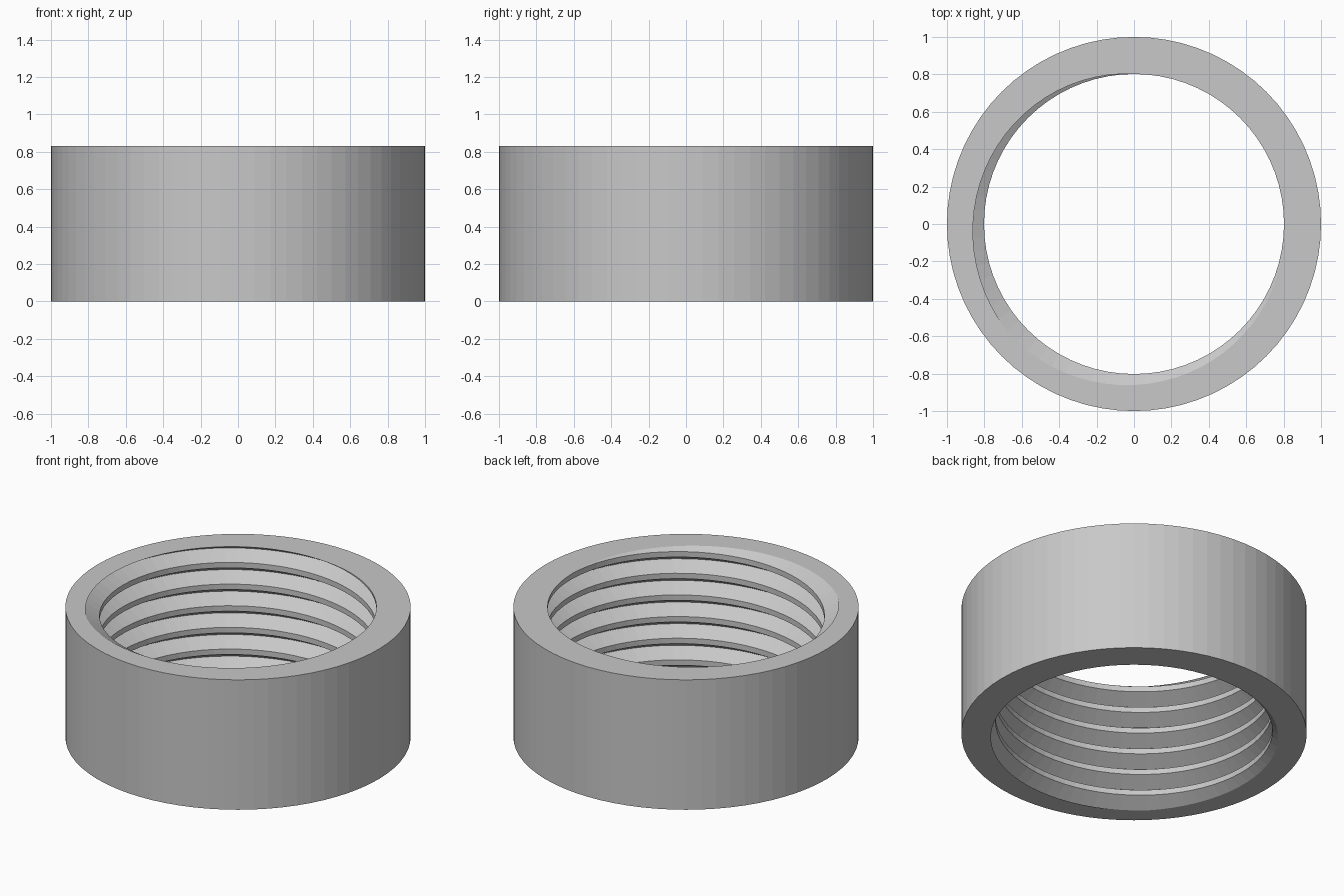
import bpy
import bmesh
from math import cos, sin, pi

old = bpy.data.objects.get("Cube")
if old:
    bpy.data.objects.remove(old, do_unlink=True)

SIDES = 72
HEIGHT = 0.83
TURNS = 6
PITCH = HEIGHT / TURNS
OUTER, ROOT, CREST = 1.0, 0.89, 0.802
PHASE = 0.625        # fraction of a turn where the groove root meets the rims

# One pitch of the thread: sharp root, then a flat crest a quarter pitch wide
PROFILE = [(ROOT, 0.0), (CREST, 0.375), (CREST, 0.625)]
STEP = len(PROFILE)

bm = bmesh.new()

# Helical thread surface, running past both rims
rows = STEP * (TURNS + 4)
columns = []
for i in range(SIDES):
    a = 2 * pi * i / SIDES
    column = []
    for j in range(rows):
        r, t = PROFILE[j % STEP]
        z = PITCH * (j // STEP - 2 + t + i / SIDES - PHASE)
        column.append(bm.verts.new((r * cos(a), r * sin(a), z)))
    columns.append(column)

for i in range(SIDES):
    wrap = STEP if i == SIDES - 1 else 0    # last column joins one pitch higher
    here, after = columns[i], columns[(i + 1) % SIDES]
    for j in range(rows - 1 - wrap):
        bm.faces.new((here[j], after[j + wrap], after[j + 1 + wrap], here[j + 1]))

# Trim the thread flush with the two rims
for z, direction in ((0, -1), (HEIGHT, 1)):
    bmesh.ops.bisect_plane(bm, geom=bm.verts[:] + bm.edges[:] + bm.faces[:],
                           dist=1e-5, plane_co=(0, 0, z),
                           plane_no=(0, 0, direction), clear_outer=True)
bmesh.ops.remove_doubles(bm, verts=bm.verts[:], dist=1e-5)
inner_edges = [e for e in bm.edges if e.is_boundary]

# Outer wall
rings = []
for z in (0, HEIGHT):
    rings.append([bm.verts.new((OUTER * cos(2 * pi * i / SIDES),
                                OUTER * sin(2 * pi * i / SIDES), z))
                  for i in range(SIDES)])
low, high = rings
for i in range(SIDES):
    k = (i + 1) % SIDES
    bm.faces.new((low[i], low[k], high[k], high[i]))

# Flat rims between the outer wall and the thread
for ring, z, direction in ((low, 0, -1), (high, HEIGHT, 1)):
    edges = [bm.edges.get((ring[i], ring[(i + 1) % SIDES])) for i in range(SIDES)]
    edges += [e for e in inner_edges
              if all(abs(v.co.z - z) < 1e-4 for v in e.verts)]
    bmesh.ops.triangle_fill(bm, edges=edges, use_beauty=True,
                            normal=(0, 0, direction))

bmesh.ops.recalc_face_normals(bm, faces=bm.faces[:])

mesh = bpy.data.meshes.new("threaded_ring")
bm.to_mesh(mesh)
bm.free()
ring_object = bpy.data.objects.new("threaded_ring", mesh)
bpy.context.collection.objects.link(ring_object)

# Single grey material
grey = bpy.data.materials.new("light_grey")
grey.use_nodes = True
color = (0.58, 0.58, 0.58, 1)
grey.diffuse_color = color
grey.node_tree.nodes["Principled BSDF"].inputs["Base Color"].default_value = color
mesh.materials.append(grey)
